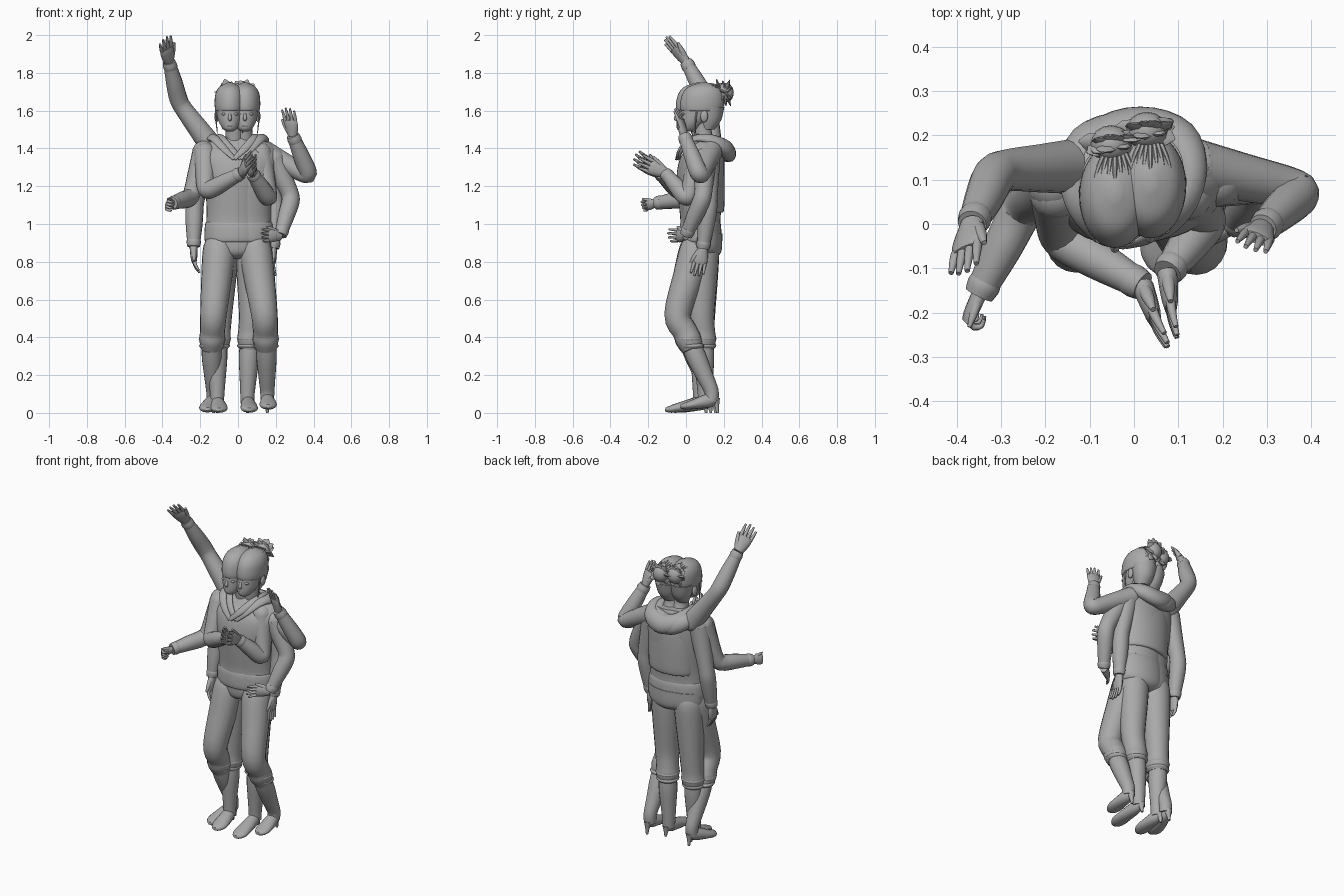
import bpy, bmesh, math, random
from mathutils import Vector, Quaternion

if "Cube" in bpy.data.objects:
    bpy.data.objects.remove(bpy.data.objects["Cube"], do_unlink=True)

random.seed(4)
grey = bpy.data.materials.new("plain_grey")
grey.use_nodes = True
grey.diffuse_color = (0.4, 0.4, 0.4, 1)
grey.node_tree.nodes["Principled BSDF"].inputs["Base Color"].default_value = (0.4, 0.4, 0.4, 1)


def finish(name, bm):
    """Turn a bmesh into a smooth shaded grey object."""
    bmesh.ops.recalc_face_normals(bm, faces=bm.faces)
    mesh = bpy.data.meshes.new(name)
    bm.to_mesh(mesh)
    bm.free()
    mesh.materials.append(grey)
    obj = bpy.data.objects.new(name, mesh)
    bpy.context.collection.objects.link(obj)
    bpy.ops.object.select_all(action='DESELECT')
    obj.select_set(True)
    bpy.context.view_layer.objects.active = obj
    bpy.ops.object.shade_smooth_by_angle(angle=math.radians(50))


def spline(rows, sub):
    """Catmull-Rom interpolation of rows of numbers."""
    out = []
    for i in range(len(rows) - 1):
        a, b, c, d = (rows[max(0, min(len(rows) - 1, i + k))] for k in (-1, 0, 1, 2))
        for s in range(sub):
            t = s / sub
            out.append([q + t * (r - p + t * (2 * p - 5 * q + 4 * r - s_ + t * (3 * (q - r) + s_ - p))) / 2
                        for p, q, r, s_ in zip(a, b, c, d)])
    return out + [list(rows[-1])]


def loft(name, rows, side=(1, 0, 0), level=False, seg=16, sub=4, bm=None):
    """Skin rows of (x, y, z, half width, half depth) with elliptical rings."""
    own = bm is None
    bm = bm or bmesh.new()
    rows = spline([tuple(r) if len(r) > 4 else (*r, r[3]) for r in rows], sub)
    centres = [Vector(r[:3]) for r in rows]
    u = Vector(side)
    rings = []
    for i, (row, c) in enumerate(zip(rows, centres)):
        t = centres[min(i + 1, len(rows) - 1)] - centres[max(i - 1, 0)]
        t = Vector((0, 0, 1)) if level else t.normalized()
        u = (u - t * u.dot(t)).normalized()
        v = t.cross(u)
        angles = [math.tau * k / seg for k in range(seg)]
        rings.append([bm.verts.new(c + u * row[3] * math.cos(a) + v * row[4] * math.sin(a)) for a in angles])
    for low, high in zip(rings, rings[1:]):
        for k in range(seg):
            n = (k + 1) % seg
            bm.faces.new((low[k], low[n], high[n], high[k]))
    bm.faces.new(rings[0][::-1])
    bm.faces.new(rings[-1])
    if own:
        finish(name, bm)


def ball(name, centre, scale):
    bm = bmesh.new()
    bmesh.ops.create_uvsphere(bm, u_segments=16, v_segments=10, radius=1)
    for v in bm.verts:
        v.co = Vector(centre) + Vector(a * b for a, b in zip(v.co, scale))
    finish(name, bm)


def hand(name, wrist, tip, across, curl):
    """Palm, four curling fingers and a thumb on the +across side."""
    wrist, tip = Vector(wrist), Vector(tip)
    d = tip - wrist
    size = d.length
    d.normalize()
    lat = Vector(across)
    lat = (lat - d * lat.dot(d)).normalized()
    bm = bmesh.new()
    palm = [(0, .17, .14), (.2, .22, .13), (.42, .25, .11), (.55, .22, .08)]
    loft(name, [(*(wrist + d * size * f), size * w, size * h) for f, w, h in palm], lat, seg=12, sub=3, bm=bm)
    for k, length in enumerate((.42, .48, .45, .36)):
        p = wrist + d * size * .5 + lat * size * (.18 - .12 * k)
        step = (d + lat * (.09 - .06 * k)).normalized()
        rows = [(*p, size * .065)]
        for joint in range(3):
            step = Quaternion(lat, curl) @ step
            p = p + step * size * length / 3
            rows.append((*p, size * (.06 - .013 * joint)))
        loft(name, rows, lat, seg=8, sub=2, bm=bm)
    base = wrist + d * size * .15 + lat * size * .13
    out = (d + lat * .42).normalized()
    loft(name, [(*(base + out * size * f), size * r) for f, r in ((0, .09), (.22, .08), (.46, .035))],
         d.cross(lat), seg=8, sub=2, bm=bm)
    finish(name, bm)


def arm(name, shoulder, elbow, wrist, tip, across, curl=0.2):
    """Sleeve with a rounded elbow, a cuff and a hand."""
    s, e, w = Vector(shoulder), Vector(elbow), Vector(wrist)
    sleeve = [(*s, .062), (*s.lerp(e, .45), .054), (*s.lerp(e, .88), .047), (*e.lerp(w, .12), .048),
              (*e.lerp(w, .5), .044), (*e.lerp(w, .95), .033)]
    loft(name + "_sleeve", sleeve)
    ball(name + "_shoulder", s, (.062, .062, .062))
    loft(name + "_cuff", [(*e.lerp(w, f), r) for f, r in ((.84, .036), (.9, .038), (1.0, .033))], sub=2)
    hand(name + "_hand", w, tip, across, curl)


# Right arms: raised, reaching out, hanging and folded across the chest
arm("raised_right", (-.14, .13, 1.41), (-.31, .12, 1.64), (-.365, .0, 1.86), (-.39, -.11, 1.99), (1, .9, 0), .03)
arm("reaching_right", (-.18, .09, 1.38), (-.25, .04, 1.14), (-.35, -.16, 1.11), (-.4, -.27, 1.09), (.3, 0, 1), 1.1)
arm("hanging_right", (-.17, .11, 1.38), (-.23, .12, 1.1), (-.235, .08, .88), (-.23, .05, .73), (0, -1, 0))
arm("folded_right", (-.175, .07, 1.37), (-.17, -.03, 1.17), (.02, -.14, 1.27), (.07, -.28, 1.36), (0, .2, 1), .05)
# Left arms: waving, on the hip, folded and hanging
arm("waving_left", (.14, .13, 1.38), (.38, .075, 1.25), (.29, -.01, 1.47), (.265, -.05, 1.62), (-1, .4, 0), -.05)
arm("hip_left", (.19, .1, 1.34), (.285, .09, 1.14), (.225, .0, .94), (.1, -.08, .94), (0, 0, 1))
arm("folded_left", (.12, .07, 1.37), (.165, .01, 1.13), (.075, -.11, 1.27), (.09, -.26, 1.34), (0, .2, 1), .05)
arm("hanging_left", (.15, .12, 1.36), (.2, .12, 1.1), (.185, .09, .87), (.185, .055, .72), (0, -1, 0), .1)

# Tops, hems and hips of the two overlapping bodies
for label, cx, cy in (("front", -.02, .07), ("rear", .03, .082)):
    loft(label + "_top", [(cx, cy + y, z, w, d) for z, y, w, d in (
        (.93, 0, .153, .105), (1.02, 0, .147, .1), (1.12, 0, .148, .11), (1.25, 0, .165, .12),
        (1.35, .01, .178, .11), (1.41, .03, .163, .085), (1.46, .04, .09, .06))], level=True, seg=32)
    loft(label + "_hem", [(cx, cy, z, w, w - .052) for z, w in (
        (.905, .152), (.915, .157), (.95, .158), (1.0, .154), (1.01, .148))], level=True, seg=32, sub=2)
    loft(label + "_hips", [(cx, cy + .008, z, w, d) for z, w, d in (
        (.815, .05, .05), (.835, .11, .085), (.87, .15, .1), (.95, .152, .102))], level=True, seg=32)
    loft(label + "_neck", [(cx, cy + .03, 1.4, .06), (cx, cy + .01, 1.47, .047), (cx, cy, 1.56, .05)])
# Short jacket with an overhanging lower edge at the back
loft("jacket_back", [(.015, .11, z, w, d) for z, w, d in (
    (1.06, .13, .075), (1.07, .152, .09), (1.15, .157, .094), (1.3, .165, .092), (1.4, .15, .08))],
    level=True, seg=32)

# Hoods lying on the shoulders, with a V at the front
for label, cx, cy in (("front", -.02, .0), ("rear", .015, .012)):
    half = [(0, -.05, 1.345, .006, .012), (.055, -.03, 1.4, .009, .02), (.105, .03, 1.452, .012, .024),
            (.12, .11, 1.45, .024, .032), (.085, .18, 1.41, .042, .05), (0, .205, 1.385, .045, .06)]
    path = [(cx + x, cy + y, *r) for x, y, *r in half]
    path += [(cx - x, cy + y, *r) for x, y, *r in half[-2::-1]]
    loft(label + "_hood", path, side=(0, -1, .4))

# Heads with faces, hair caps, buns and loose strands
for label, cx, cy, bun_y in (("front", -.043, -.006, .18), ("rear", .037, .016, .21)):
    loft(label + "_head", [(cx, cy + y, z, w, d) for z, y, w, d in (
        (1.49, .0, .018, .025), (1.505, .006, .038, .048), (1.54, .025, .058, .07), (1.58, .05, .069, .094),
        (1.63, .067, .075, .108), (1.68, .072, .074, .104), (1.72, .077, .055, .08), (1.745, .08, .015, .02))],
        level=True, seg=32)
    loft(label + "_hair_cap", [(cx, cy + y, z, w, d) for z, y, w, d in (
        (1.598, .065, .072, .1), (1.605, .066, .078, .112), (1.64, .07, .081, .117), (1.69, .074, .076, .108),
        (1.727, .078, .054, .08), (1.748, .08, .012, .02))], level=True, seg=32)
    loft(label + "_nape_hair", [(cx, cy + y, z, w, d) for z, y, w, d in (
        (1.5, .1, .038, .035), (1.55, .11, .058, .06), (1.62, .115, .074, .072))], level=True, seg=24)
    loft(label + "_nose", [(cx, cy - .034, 1.595, .006), (cx, cy - .045, 1.57, .008),
                           (cx, cy - .049, 1.557, .01), (cx, cy - .036, 1.548, .006)], seg=10)
    for z, r in ((1.528, .004), (1.519, .005)):
        ball(label + "_lip", (cx, cy - .036, z), (.02, .009, r))
    for s, word in ((-1, "right"), (1, "left")):
        ball(f"{label}_{word}_eye", (cx + s * .031, cy - .03, 1.582), (.014, .009, .007))
        ball(f"{label}_{word}_ear", (cx + s * .07, cy + .08, 1.57), (.012, .02, .032))
        loft(f"{label}_{word}_side_lock", [(cx + s * .073, cy + .045, 1.62, .005),
             (cx + s * .073, cy + .035, 1.55, .004), (cx + s * .066, cy + .035, 1.48, .002)], seg=8)
    bun = Vector((cx - .008, bun_y, 1.695))
    ball(label + "_bun", bun, (.048, .043, .052))
    bm = bmesh.new()
    for k in range(22):
        angle = k * 2.4
        d = Vector((math.cos(angle), .4 * math.sin(angle * 1.7), math.sin(angle))).normalized()
        a, b = bun + d * .03, bun + d * random.uniform(.058, .078)
        loft("spikes", [(*a, .026, .012), (*a.lerp(b, .6), .02, .007), (*b, .003, .002)], seg=6, sub=1, bm=bm)
    for k in range(-3, 4):
        loft("strands", [(cx + k * .008, cy + .165, 1.722, .006), (cx + k * .014, cy + .12, 1.742 - abs(k) * .005, .005),
                         (cx + k * .018, cy + .055, 1.738 - abs(k) * .009, .002)], seg=6, sub=3, bm=bm)
    finish(label + "_bun_spikes_and_strands", bm)


def leg(name, hip, knee, cuff, ankle, toe):
    """Trouser leg gathered over a tall heeled boot."""
    h, k, c, a, t = (Vector(p) for p in (hip, knee, cuff, ankle, toe))
    loft(name + "_trouser", [(*h, .07), (*h.lerp(k, .15), .086), (*h.lerp(k, .5), .082), (*k, .07),
                             (*k.lerp(c, .5), .066), (*k.lerp(c, .75), .068), (*c, .056)], seg=20)
    for f, r in ((.72, .067), (.92, .063)):
        p = k.lerp(c, f)
        loft(name + "_fold", [(p.x, p.y, p.z + z, r + b) for z, b in ((-.018, -.012), (0, .004), (.018, -.012))],
             level=True, seg=20)
    loft(name + "_boot_shaft", [(*c, .053), (*c.lerp(a, .25), .053), (*c.lerp(a, .65), .045),
                                (*a, .038), (a.x, a.y, a.z - .05, .036)], seg=20)
    heel = Vector((a.x, a.y + .022, a.z - .04))
    ball_point = Vector((t.x, t.y + .06, t.z + .008))
    loft(name + "_boot_foot", [(*heel, .022, .025), (*heel.lerp(ball_point, .3), .036, .037),
                               (*ball_point, .046, .024), (t.x, t.y + .02, t.z, .034, .017),
                               (*t, .014, .009)], seg=16)
    loft(name + "_boot_heel", [(heel.x, heel.y, heel.z, .024), (heel.x, heel.y + .006, heel.z / 2, .013),
                               (heel.x, heel.y + .01, 0, .007)], seg=10)


leg("right_bent", (-.095, .065, .92), (-.13, -.04, .52), (-.14, .03, .34), (-.13, .125, .11), (-.16, -.05, .02))
leg("right_straight", (-.08, .09, .92), (-.1, .085, .53), (-.11, .08, .34), (-.11, .075, .1), (-.1, -.09, .018))
leg("left_bent", (.085, .07, .92), (.14, -.045, .52), (.15, .035, .34), (.155, .135, .115), (.16, -.03, .035))
leg("left_straight", (.075, .09, .92), (.075, .08, .53), (.06, .095, .34), (.05, .1, .1), (.06, -.11, .018))
